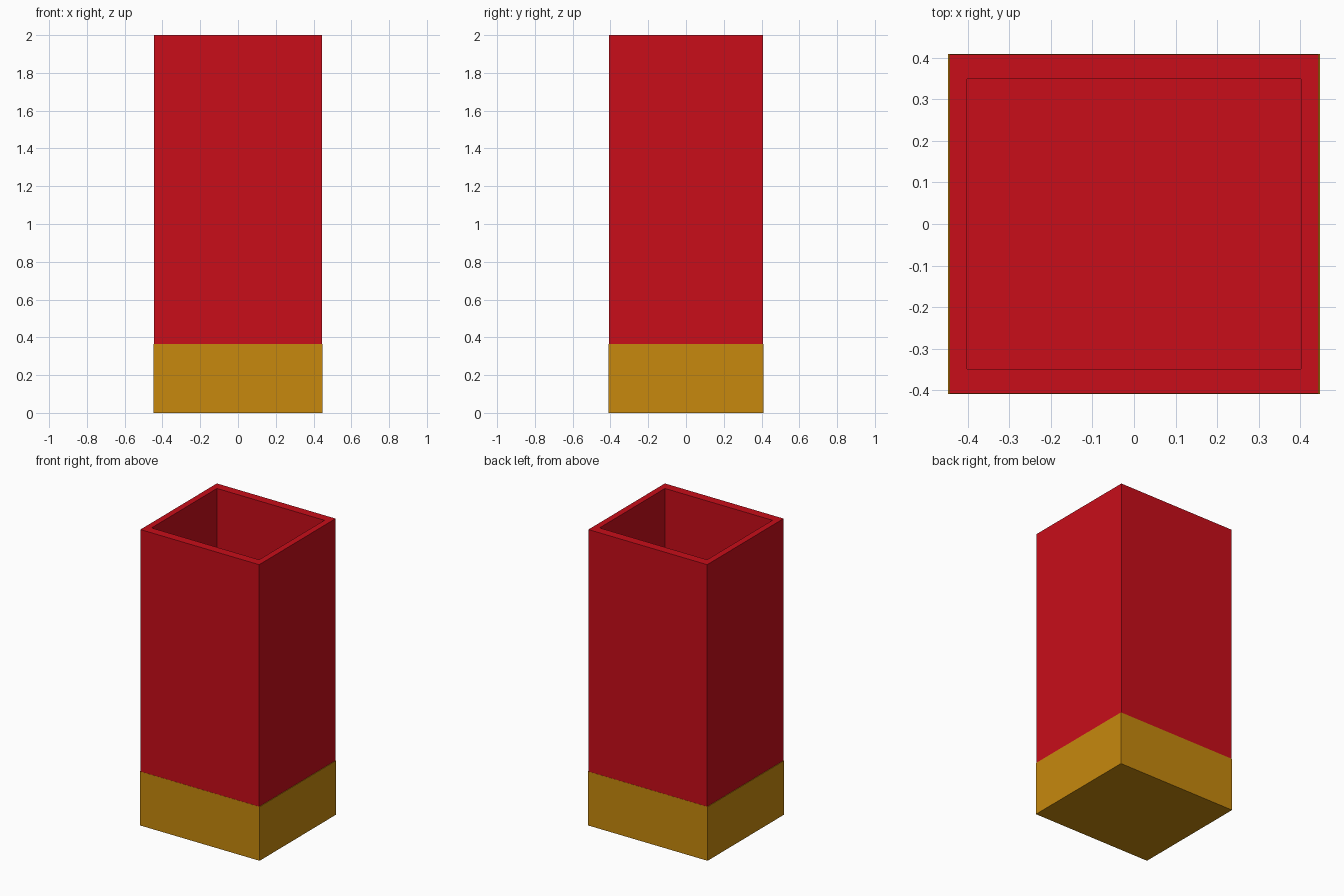
import bpy, bmesh
from mathutils import Vector

if "Cube" in bpy.data.objects:
    bpy.data.objects.remove(bpy.data.objects["Cube"])


def material(name, color):
    m = bpy.data.materials.new(name)
    m.diffuse_color = color
    m.use_nodes = True
    m.node_tree.nodes["Principled BSDF"].inputs["Base Color"].default_value = m.diffuse_color
    return m


def box(name, x0, x1, y0, y1, z0, z1, mat):
    """Box given by its limits; returns the object."""
    bm = bmesh.new()
    bmesh.ops.create_cube(bm, size=1)
    size = Vector((x1 - x0, y1 - y0, z1 - z0))
    mid = Vector((x0 + x1, y0 + y1, z0 + z1)) / 2
    for v in bm.verts:
        v.co = Vector(a * b for a, b in zip(v.co, size)) + mid
    mesh = bpy.data.meshes.new(name)
    bm.to_mesh(mesh)
    bm.free()
    mesh.materials.append(mat)
    ob = bpy.data.objects.new(name, mesh)
    bpy.context.collection.objects.link(ob)
    return ob


def hollow(ob, x, y, floor):
    """Inset the top face to half-sizes x, y and sink it to the floor height."""
    bm = bmesh.new()
    bm.from_mesh(ob.data)
    top = max(bm.faces, key=lambda f: f.calc_center_median().z)
    bmesh.ops.inset_region(bm, faces=[top], thickness=0.03)
    for v in top.verts:
        v.co.x = x if v.co.x > 0 else -x
        v.co.y = y if v.co.y > 0 else -y
    sunk = bmesh.ops.extrude_discrete_faces(bm, faces=[top])["faces"][0]
    for v in sunk.verts:
        v.co.z = floor
    bmesh.ops.recalc_face_normals(bm, faces=bm.faces)
    bm.to_mesh(ob.data)
    bm.free()


red = material("red", (0.58, 0.004, 0.01, 1))
gold = material("gold", (0.57, 0.25, 0.004, 1))

# Open-topped container body
body = box("container_body", -0.444, 0.444, -0.408, 0.408, 0.365, 2.0, red)
hollow(body, 0.402, 0.349, 0.41)

# Slightly wider solid base
box("base_band", -0.448, 0.448, -0.409, 0.409, 0.0, 0.365, gold)
